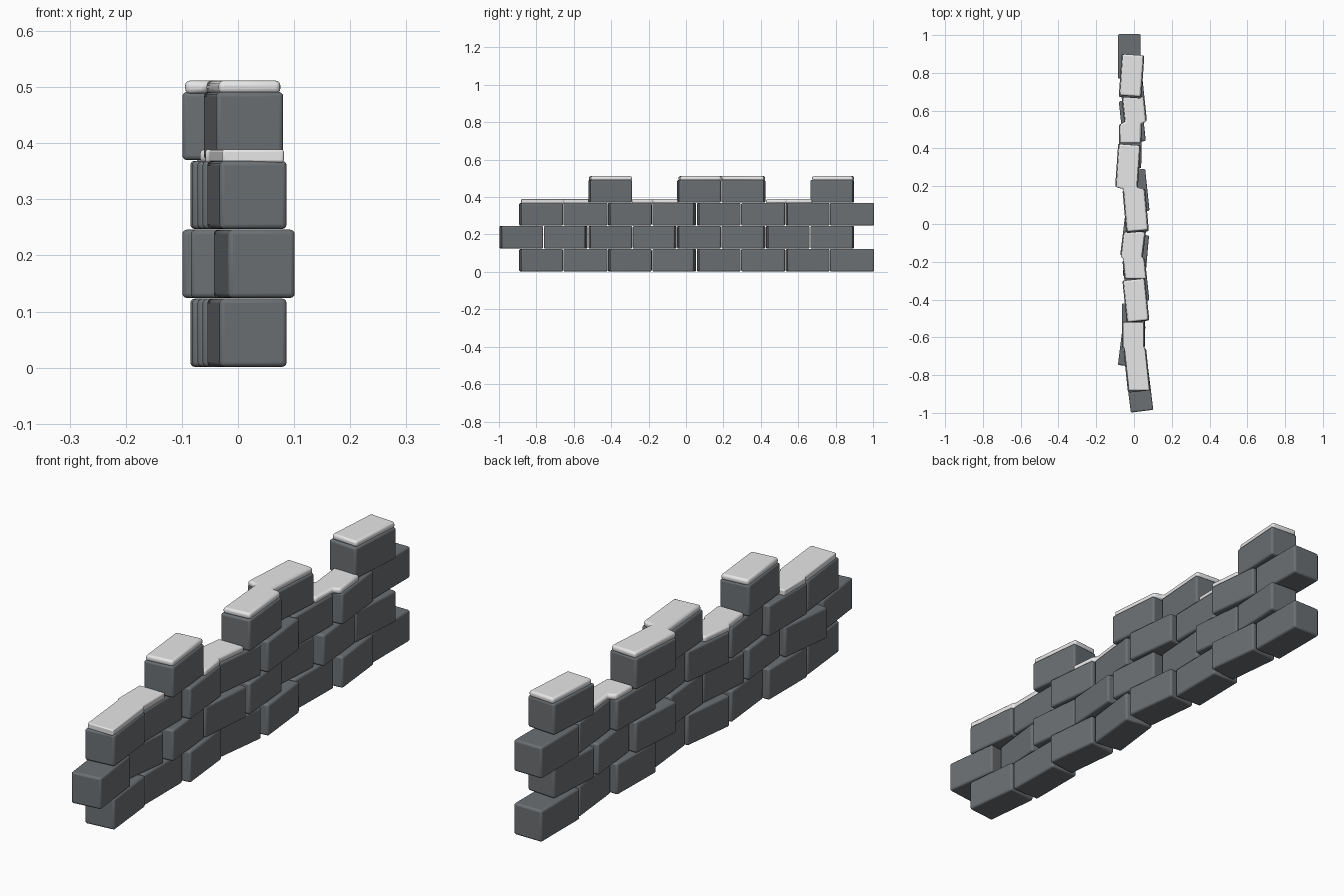
import bpy, bmesh, math

if "Cube" in bpy.data.objects:
    bpy.data.objects.remove(bpy.data.objects["Cube"])

def mat(name, c):
    m = bpy.data.materials.new(name)
    m.diffuse_color = (*c, 1)
    m.use_nodes = True
    m.node_tree.nodes["Principled BSDF"].inputs["Base Color"].default_value = m.diffuse_color
    return m

stone = mat("slate grey stone", (0.15, 0.162, 0.172))
snow = mat("snow white", (0.8, 0.8, 0.8))

PITCH, H, W, STEP = 0.1228, 0.1215, 0.12, 0.2375

# One (centre x, turn in degrees) pair per brick, front to back
odd = [(0.029, 7), (-0.012, -7), (0.01, 6), (0.010, -5), (0.009, 5), (-0.032, -4), (-0.009, 6), (-0.013, -4)]
even = [(0.016, 6), (-0.003, 0), (0.010, 6), (0.0, -7), (0.011, 6), (-0.020, -1), (-0.003, 6), (-0.025, 0)]

def brick_y(row, i):
    return (-0.8805 if row % 2 else -0.775) + STEP * i

def finish(ob, m, bevel, segs):
    ob.data.materials.append(m)
    b = ob.modifiers.new("soft_edges", 'BEVEL')
    b.width, b.segments = bevel, segs
    b.limit_method, b.angle_limit = 'ANGLE', math.radians(40)
    bpy.ops.object.select_all(action='DESELECT')
    bpy.context.view_layer.objects.active = ob
    ob.select_set(True)
    bpy.ops.object.shade_smooth_by_angle(angle=math.radians(40))

def brick(row, i):
    x, deg = (odd if row % 2 else even)[i]
    a = math.radians(deg)
    length = (0.2355 - W * abs(math.sin(a))) / math.cos(a)
    bpy.ops.mesh.primitive_cube_add(size=1, location=(x, brick_y(row, i), 0.0015 + row * PITCH + H / 2))
    ob = bpy.context.object
    ob.name = f"brick_row{row}_{i}"
    ob.scale = (W, length, H)
    bpy.ops.object.transform_apply(location=False, rotation=False, scale=True)
    ob.rotation_euler.z = a
    finish(ob, stone, 0.008, 3)

# Three full courses, then the merlon bricks
for row in range(3):
    for i in range(8):
        brick(row, i)
for i in (2, 4, 5, 7):
    brick(3, i)

def cap(name, row, spans):
    """Snow strip following the turned bricks; spans = (brick, y start, y end)."""
    z0 = row * PITCH + PITCH - 0.003
    left, right = [], []
    for i, y0, y1 in spans:
        x, deg = (odd if row % 2 else even)[i]
        t, s = math.tan(math.radians(deg)), math.sin(math.radians(deg))
        for k, y in enumerate((y0, y1)):
            cx = x - t * (y - brick_y(row, i))
            hw = W / 2 - 0.005
            # outer ends stay square to the brick
            outer = (k == 0 and i == spans[0][0]) or (k == 1 and i == spans[-1][0])
            d = s * hw if outer and row == 3 else 0
            left.append((cx - hw, y - d))
            right.append((cx + hw, y + d))
    bm = bmesh.new()
    f = bm.faces.new([bm.verts.new((x, y, z0)) for x, y in right + left[::-1]])
    r = bmesh.ops.extrude_face_region(bm, geom=[f])
    for v in r["geom"]:
        if isinstance(v, bmesh.types.BMVert):
            v.co.z += 0.0235
    bmesh.ops.recalc_face_normals(bm, faces=bm.faces)
    me = bpy.data.meshes.new(name)
    bm.to_mesh(me)
    bm.free()
    ob = bpy.data.objects.new(name, me)
    bpy.context.collection.objects.link(ob)
    finish(ob, snow, 0.009, 3)

# Snow on the merlons
cap("snow_merlon_front", 3, [(2, -0.514, -0.294)])
cap("snow_merlon_middle", 3, [(4, -0.036, 0.185), (5, 0.194, 0.420)])
cap("snow_merlon_back", 3, [(7, 0.678, 0.896)])
# Snow in the gaps between merlons
cap("snow_ledge_front", 2, [(0, -0.882, -0.658), (1, -0.652, -0.520)])
cap("snow_ledge_middle", 2, [(2, -0.290, -0.184), (3, -0.174, -0.043)])
cap("snow_ledge_back", 2, [(5, 0.428, 0.53), (6, 0.54, 0.674)])
